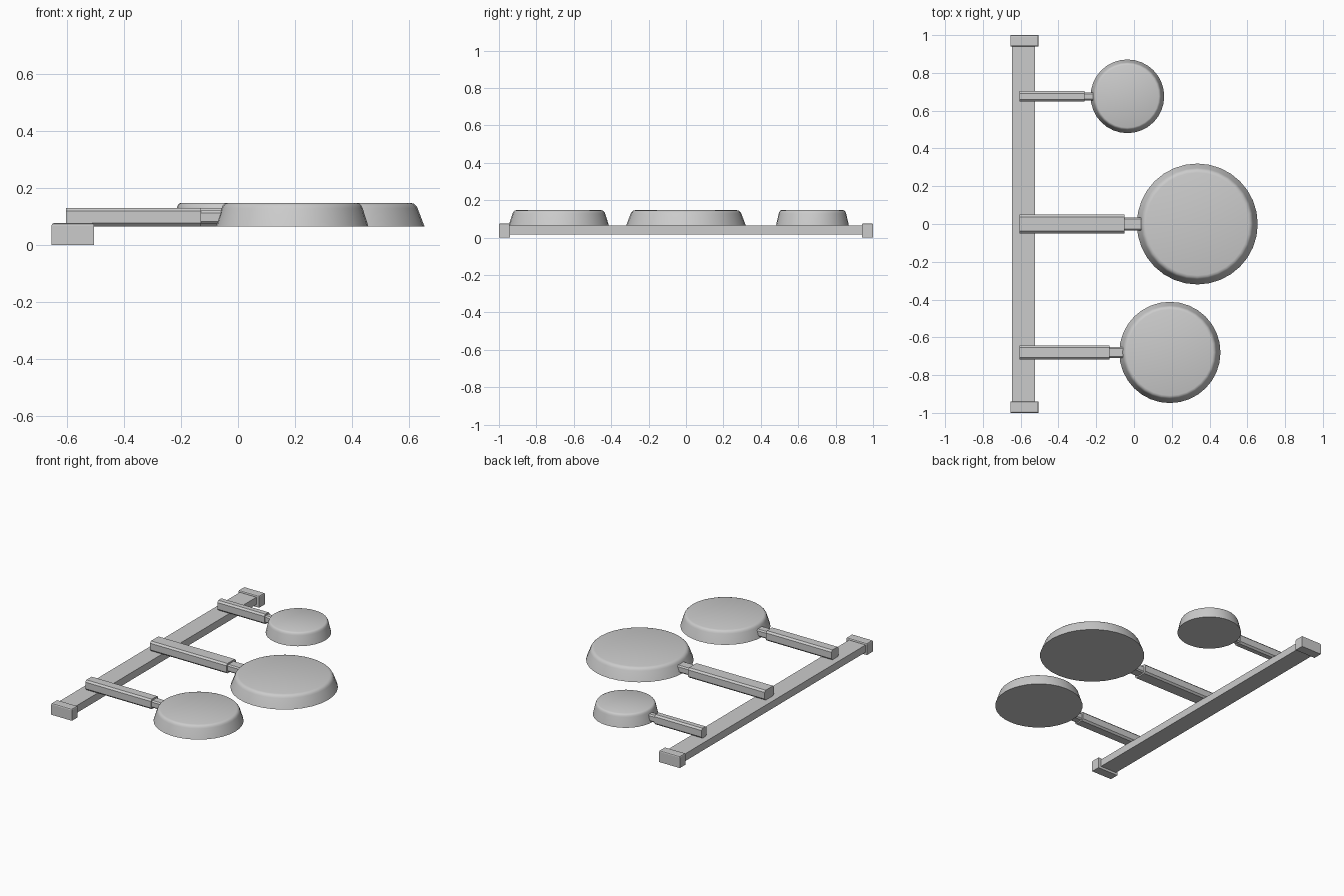
import bpy, bmesh, math

if "Cube" in bpy.data.objects:
    bpy.data.objects.remove(bpy.data.objects["Cube"])


def finish(name, bm):
    bmesh.ops.recalc_face_normals(bm, faces=bm.faces)
    mesh = bpy.data.meshes.new(name)
    bm.to_mesh(mesh)
    bm.free()
    obj = bpy.data.objects.new(name, mesh)
    bpy.context.collection.objects.link(obj)
    return obj


def box(name, lo, hi, bevel=0, pick=None, segments=1):
    bm = bmesh.new()
    bmesh.ops.create_cube(bm, size=1)
    for v in bm.verts:
        for i in range(3):
            v.co[i] = lo[i] if v.co[i] < 0 else hi[i]
    if bevel:
        edges = [e for e in bm.edges if pick(e)]
        bmesh.ops.bevel(bm, geom=edges, offset=bevel, segments=segments,
                        profile=0.5, affect='EDGES')
    return finish(name, bm)


def along_x(e):
    return abs(e.verts[0].co.x - e.verts[1].co.x) > 0.01


def disc(name, cx, cy, r, sides=32):
    # Tapered side with a rounded upper rim
    profile = [(1.0, 0.065), (0.925, 0.128), (0.91, 0.137),
               (0.885, 0.144), (0.85, 0.147)]
    bm = bmesh.new()
    rings = [[bm.verts.new((cx + r * k * math.cos(2 * math.pi * i / sides),
                            cy + r * k * math.sin(2 * math.pi * i / sides), z))
              for i in range(sides)] for k, z in profile]
    for a, b in zip(rings, rings[1:]):
        for i in range(sides):
            j = (i + 1) % sides
            bm.faces.new((a[i], a[j], b[j], b[i]))
    bm.faces.new(rings[0][::-1])
    bm.faces.new(rings[-1])
    obj = finish(name, bm)
    bpy.ops.object.select_all(action='DESELECT')
    obj.select_set(True)
    bpy.context.view_layer.objects.active = obj
    bpy.ops.object.shade_smooth_by_angle(angle=math.radians(35))


# Long rail with a block at each end
box("rail", (-0.645, -0.96, 0.016), (-0.525, 0.96, 0.064))
for label, y0, y1 in (("front", -1.0, -0.94), ("back", 0.94, 1.0)):
    box(label + "_end_block", (-0.655, y0, 0), (-0.505, y1, 0.076), 0.008,
        lambda e: all(v.co.z > 0.05 for v in e.verts), 2)

# Arms: label, centre y, arm half width, arm end x, neck half width, disc x, disc radius
arms = [("small", 0.676, 0.027, -0.263, 0.021, -0.035, 0.195),
        ("large", 0.0, 0.049, -0.05, 0.035, 0.335, 0.320),
        ("medium", -0.68, 0.038, -0.13, 0.029, 0.190, 0.268)]
for label, y, half, end, neck, cx, r in arms:
    box(label + "_handle", (-0.605, y - half, 0.065), (end, y + half, 0.13),
        0.011, along_x)
    box(label + "_neck", (end - 0.01, y - neck, 0.073),
        (cx - r * 0.92, y + neck, 0.12), 0.008, along_x)
    disc(label + "_disc", cx, y, r)
